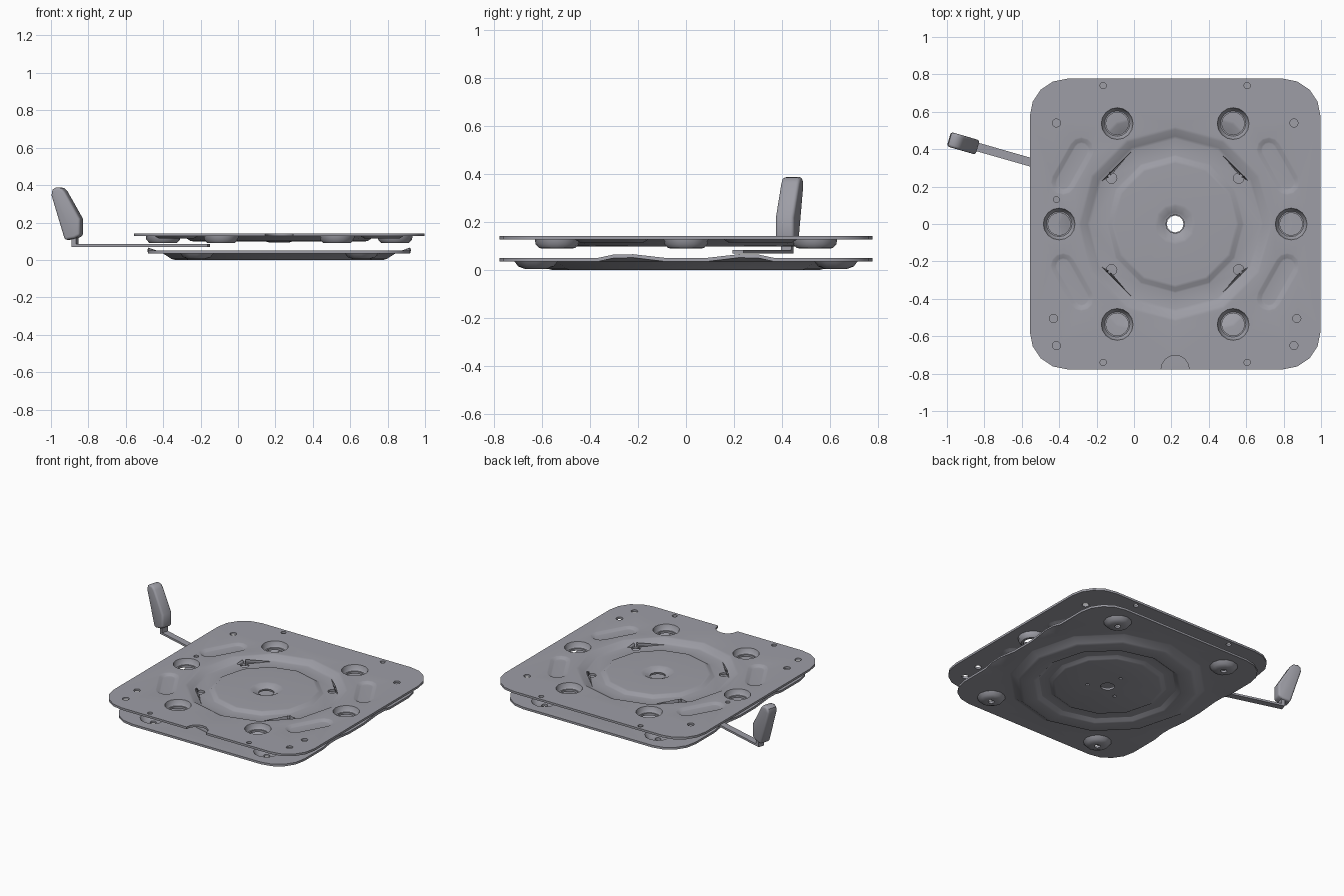
import bpy, bmesh
from math import sin, cos, pi, hypot, atan2, radians
from mathutils import Vector
from mathutils.geometry import delaunay_2d_cdt

if "Cube" in bpy.data.objects:
    bpy.data.objects.remove(bpy.data.objects["Cube"])

CX = 0.22          # centre of both plates
THICK = 0.015
STEEL = bpy.data.materials.new("dark_steel")
STEEL.diffuse_color = (0.34, 0.34, 0.38, 1)
STEEL.use_nodes = True
STEEL.node_tree.nodes["Principled BSDF"].inputs["Base Color"].default_value = STEEL.diffuse_color


def ring(cx, cy, r, z, n=12):
    return [(cx + r * cos(2 * pi * i / n), cy + r * sin(2 * pi * i / n), z) for i in range(n)]


def slot(cx, cy, ang, half, r, z, n=6):
    dx, dy = half * cos(ang), half * sin(ang)
    pts = []
    for s in (1, -1):
        for i in range(n + 1):
            a = ang - pi / 2 + pi * i / n + (0 if s > 0 else pi)
            pts.append((cx + s * dx + r * cos(a), cy + s * dy + r * sin(a), z))
    return pts


def rounded_rect(hx, hy, r, z, side=(), front=(), n=4):
    # counter-clockwise outline with optional extra points on right/left sides and front edge
    pts = []
    for k, (sx, sy) in enumerate(((1, 1), (-1, 1), (-1, -1), (1, -1))):
        for i in range(n + 1):
            a = pi / 2 * (k + i / n)
            pts.append((CX + sx * (hx - r) + r * cos(a), sy * (hy - r) + r * sin(a), z))
        if k == 1:
            pts += [(CX - hx, y, h) for y, h in reversed(side)]
        if k == 2:
            pts += list(front)
    pts += [(CX + hx, y, h) for y, h in side]
    return pts


def finish(name, bm):
    me = bpy.data.meshes.new(name)
    bm.to_mesh(me)
    bm.free()
    me.materials.append(STEEL)
    ob = bpy.data.objects.new(name, me)
    bpy.context.collection.objects.link(ob)
    bpy.ops.object.select_all(action='DESELECT')
    ob.select_set(True)
    bpy.context.view_layer.objects.active = ob
    return ob


def pressed_plate(name, loops, holes, lines=()):
    # triangulate all pressing loops in plan, lift to their heights, drop the holes
    pts, edges = [], []
    for lp in loops:
        b, n = len(pts), len(lp)
        pts += lp
        edges += [(b + i, b + (i + 1) % n) for i in range(n)]
    for ln in lines:
        b = len(pts)
        pts += ln
        edges += [(b + i, b + i + 1) for i in range(len(ln) - 1)]
    vs, _, fs, ov, _, _ = delaunay_2d_cdt([Vector(p[:2]) for p in pts], edges, [], 0, 1e-5)
    base = loops[0][0][2]
    bm = bmesh.new()
    bv = [bm.verts.new((v.x, v.y, pts[o[0]][2] if o else base)) for v, o in zip(vs, ov)]
    for f in fs:
        c = sum((vs[i] for i in f), Vector((0, 0))) / len(f)
        if not any(hypot(c.x - x, c.y - y) < r * 0.96 for x, y, r in holes):
            bm.faces.new([bv[i] for i in f])
    bmesh.ops.delete(bm, geom=[v for v in bm.verts if not v.link_faces], context='VERTS')
    bm.normal_update()
    if sum(f.normal.z for f in bm.faces) < 0:
        bmesh.ops.reverse_faces(bm, faces=bm.faces)
    ob = finish(name, bm)
    m = ob.modifiers.new("sheet", 'SOLIDIFY')
    m.thickness, m.offset = THICK, -1
    bpy.ops.object.modifier_apply(modifier=m.name)
    bpy.ops.object.shade_smooth_by_angle(angle=radians(40))
    return ob


# Upper plate: outline with a half-round notch in the front edge
T = 0.142
notch = [(CX - 0.075 * cos(pi * i / 8), -0.777 + 0.075 * sin(pi * i / 8), T) for i in range(9)]
loops, holes = [rounded_rect(0.777, 0.777, 0.2, T, front=notch)], [(CX, -0.777, 0.075)]
# round groove and pierced centre
for r, z in ((0.52, T), (0.505, T - 0.002), (0.47, 0.116), (0.455, 0.113), (0.37, 0.113), (0.36, 0.115),
             (0.34, 0.129), (0.325, 0.13), (0.11, 0.13), (0.095, 0.13), (0.065, 0.112), (0.05, 0.108)):
    loops.append(ring(CX, 0, r, z, 12))
holes.append((CX, 0, 0.05))
# six pierced cups
for k in range(6):
    x, y = CX + 0.62 * cos(k * pi / 3), 0.62 * sin(k * pi / 3)
    for r, z in ((0.095, T), (0.085, T), (0.077, 0.115), (0.068, 0.105), (0.06, 0.105)):
        loops.append(ring(x, y, r, z, 16))
    holes.append((x, y, 0.06))
# four slanted pressings and mirrored bolt holes
for sx in (1, -1):
    for sy in (1, -1):
        x, y = CX + sx * 0.55, sy * 0.31
        a = atan2(y, x - CX) + pi / 2
        loops += [slot(x, y, a, 0.1, r, z) for r, z in
                  ((0.068, T), (0.06, T - 0.001), (0.042, 0.13), (0.034, 0.129))]
        for hx, hy, r, z in ((0.385, 0.74, 0.017, T), (0.34, 0.245, 0.028, 0.113),
                             (0.635, 0.54 if sy > 0 else 0.65, 0.022, T)):
            loops.append(ring(CX + sx * hx, sy * hy, r, z))
            holes.append((CX + sx * hx, sy * hy, r))
    loops.append(ring(CX + sx * 0.65, -0.505, 0.022, T))
    holes.append((CX + sx * 0.65, -0.505, 0.022))
loops.append(ring(CX - 0.635, 0.13, 0.016, T))
holes.append((CX - 0.635, 0.13, 0.016))
pressed_plate("upper_plate", loops, holes)

# Lower plate: side edges carry two raised humps each
B = 0.05
hump = ((-0.37, B), (-0.3, 0.065), (-0.22, 0.066), (-0.08, B), (0.08, B), (0.22, 0.066), (0.3, 0.065), (0.37, B))
loops, holes, lines = [rounded_rect(0.7, 0.777, 0.2, B, side=hump)], [(CX, 0, 0.045)], []
for sx in (1, -1):
    lines.append([(CX + sx * 0.655, y, B) for y in (-0.37, -0.26, -0.13)])
    lines.append([(CX + sx * 0.655, y, B) for y in (0.13, 0.26, 0.37)])
# concentric pressed rings
for r, z in ((0.63, B), (0.615, B - 0.002), (0.57, 0.019), (0.555, 0.015), (0.48, 0.015), (0.47, 0.017),
             (0.45, 0.034), (0.44, 0.036), (0.38, 0.036), (0.37, 0.034), (0.35, 0.021), (0.34, 0.019), (0.045, 0.019)):
    loops.append(ring(CX, 0, r, z, 12))
for k in range(3):
    x, y = CX + 0.13 * cos(pi / 2 + k * 2 * pi / 3), 0.13 * sin(pi / 2 + k * 2 * pi / 3)
    loops.append(ring(x, y, 0.012, 0.019, 8))
    holes.append((x, y, 0.012))
# four dished corner cups
for sx in (1, -1):
    for sy in (1, -1):
        x, y = CX + sx * 0.44, sy * 0.625
        for r, z in ((0.085, B), (0.065, 0.027), (0.045, 0.02), (0.02, 0.02)):
            loops.append(ring(x, y, r, z, 12))
        holes.append((x, y, 0.02))
pressed_plate("lower_plate", loops, holes, lines)


def extruded(name, profile, width, loc, rot, bevel):
    # side profile (along, height) extruded across its width
    bm = bmesh.new()
    f = bm.faces.new([bm.verts.new((u, -width / 2, z)) for u, z in profile])
    g = bmesh.ops.extrude_face_region(bm, geom=[f])
    bmesh.ops.translate(bm, vec=(0, width, 0), verts=[v for v in g['geom'] if isinstance(v, bmesh.types.BMVert)])
    bmesh.ops.recalc_face_normals(bm, faces=bm.faces)
    ob = finish(name, bm)
    ob.location, ob.rotation_euler = loc, (0, 0, rot)
    if bevel:
        m = ob.modifiers.new("round", 'BEVEL')
        m.width, m.segments, m.limit_method, m.angle_limit = bevel, 3, 'ANGLE', radians(60)
        bpy.ops.object.modifier_apply(modifier=m.name)
    bpy.ops.object.shade_smooth_by_angle(angle=radians(40))
    return ob


# Lever: flat bar with upturned end, and hand grip
TILT = radians(-16)
extruded("lever_bar", [(0, 0.07), (0.755, 0.07), (0.755, 0.084), (0.025, 0.084), (0.025, 0.15), (0, 0.15)],
         0.046, (-0.883, 0.425, 0), TILT, 0)
extruded("hand_grip", [(-0.01, 0.105), (-0.085, 0.345), (-0.08, 0.375), (-0.06, 0.388), (-0.03, 0.385),
                       (-0.01, 0.365), (0.075, 0.22), (0.075, 0.13), (0.045, 0.115)],
         0.08, (-0.908, 0.43, 0), TILT, 0.014)
